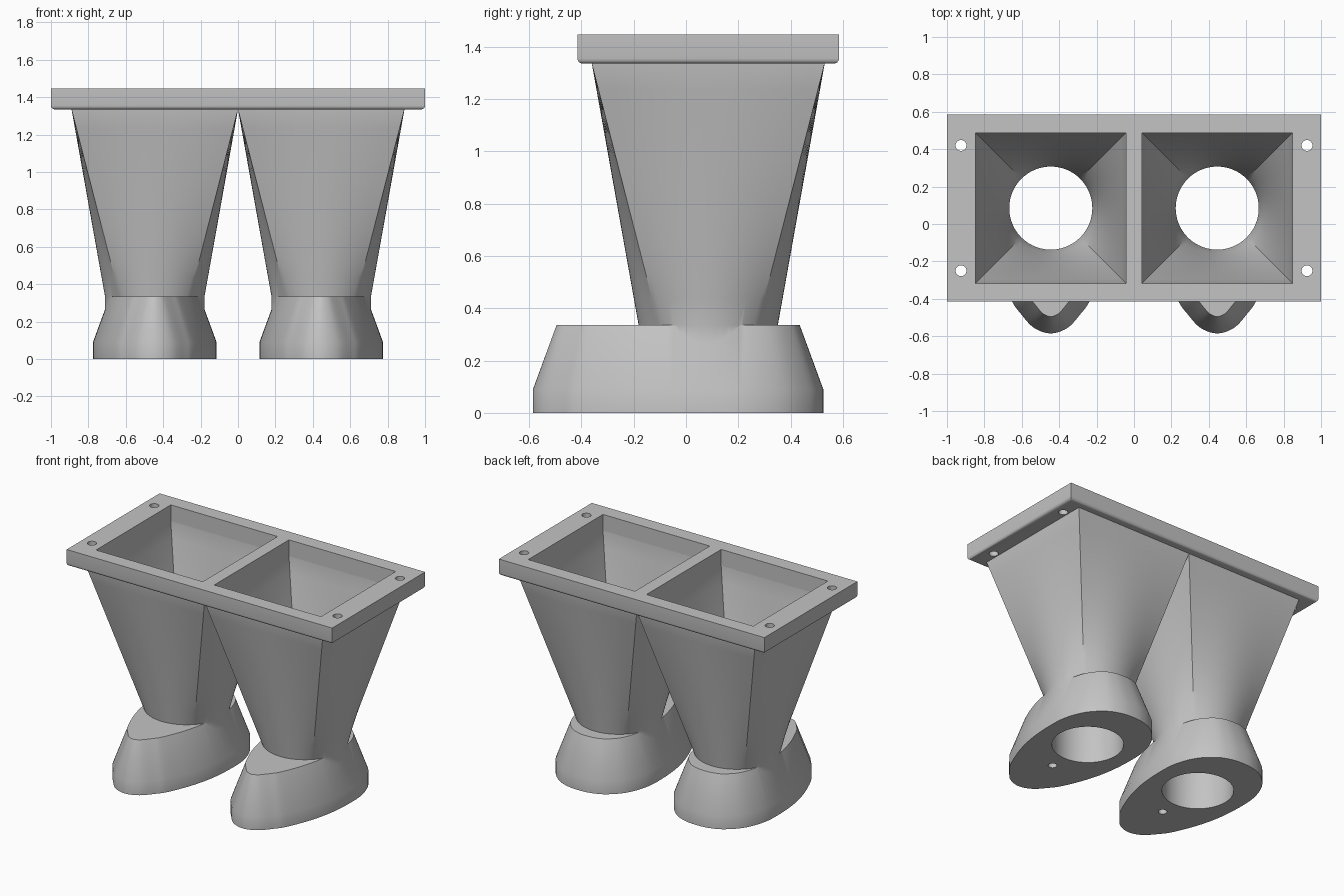
import bpy, bmesh, math
from mathutils import Vector

cube = bpy.data.objects.get("Cube")
if cube:
    bpy.data.objects.remove(cube, do_unlink=True)

grey = bpy.data.materials.new("plain_grey")
grey.use_nodes = True
grey.diffuse_color = (0.55, 0.55, 0.55, 1)
bsdf = next(n for n in grey.node_tree.nodes if n.type == 'BSDF_PRINCIPLED')
bsdf.inputs["Base Color"].default_value = grey.diffuse_color

CX, CY = 0.445, 0.085              # funnel axis
PLATE_Z, TOP_Z, NECK_Z = 1.335, 1.447, 0.335
SEGS = 96


def make_object(name, bm):
    bmesh.ops.recalc_face_normals(bm, faces=bm.faces)
    mesh = bpy.data.meshes.new(name)
    bm.to_mesh(mesh)
    bm.free()
    mesh.materials.append(grey)
    obj = bpy.data.objects.new(name, mesh)
    bpy.context.collection.objects.link(obj)
    return obj


def skin(name, rings):
    """Closed solid through a stack of equal-length rings."""
    bm = bmesh.new()
    loops = [[bm.verts.new(p) for p in ring] for ring in rings]
    n = len(loops[0])
    for a, b in zip(loops, loops[1:]):
        for i in range(n):
            j = (i + 1) % n
            bm.faces.new((a[i], a[j], b[j], b[i]))
    bm.faces.new(loops[0])
    bm.faces.new(loops[-1])
    return make_object(name, bm)


def ring(size, z, squareness=0.0, square=0.0, x=CX):
    """Circle of radius size, blended towards a square of half width square."""
    pts = []
    for i in range(SEGS):
        a = 2 * math.pi * i / SEGS
        c, s = math.cos(a), math.sin(a)
        r = size + (square / max(abs(c), abs(s)) - size) * squareness
        pts.append((x + r * c, CY + r * s, z))
    return pts


def funnel(name, radius, half, low, high, x=CX):
    """Round pipe below the neck, blending to a square mouth."""
    steps = 10
    rings = [ring(radius, low, x=x)]
    for k in range(steps + 1):
        t = k / steps
        rings.append(ring(radius, NECK_Z + (PLATE_Z - NECK_Z) * t, t, half, x))
    rings.append(ring(radius, high, 1, half, x))
    return skin(name, rings)


def cylinder(name, x, y, radius, low, high):
    return skin(name, [[(x + radius * math.cos(2 * math.pi * i / 32),
                         y + radius * math.sin(2 * math.pi * i / 32), z)
                        for i in range(32)] for z in (low, high)])


def combine(target, tool, operation):
    """Apply a boolean and discard the tool."""
    tool.hide_render = True
    mod = target.modifiers.new("cut", 'BOOLEAN')
    mod.operation, mod.object, mod.solver = operation, tool, 'EXACT'
    bpy.context.view_layer.objects.active = target
    bpy.ops.object.modifier_apply(modifier=mod.name)
    bpy.data.objects.remove(tool, do_unlink=True)


def smooth(obj):
    bpy.ops.object.select_all(action='DESELECT')
    obj.select_set(True)
    bpy.context.view_layer.objects.active = obj
    bpy.ops.object.shade_smooth_by_angle(angle=math.radians(30))


# Egg-shaped foot outline: half of it, then mirrored and splined
half_outline = [(0, -.585), (.09, -.555), (.16, -.48), (.209, -.41), (.275, -.25),
                (.315, -.09), (.33, .08), (.322, .24), (.27, .38), (.18, .475),
                (.09, .515), (0, .525)]
knots = [Vector(p) for p in half_outline]
knots += [Vector((-p.x, p.y)) for p in knots[-2:0:-1]]
outline = []
for i in range(len(knots)):
    p0, p1, p2, p3 = (knots[(i + k) % len(knots)] for k in (-1, 0, 1, 2))
    for k in range(5):
        t = k / 5
        outline.append(0.5 * (2 * p1 + (p2 - p0) * t + (2 * p0 - 5 * p1 + 4 * p2 - p3) * t**2
                              + (3 * p1 - p0 - 3 * p2 + p3) * t**3))


def foot_ring(inset, z):
    pts = []
    for i, p in enumerate(outline):
        d = (outline[(i + 1) % len(outline)] - outline[i - 1]).normalized()
        pts.append((CX + p.x - d.y * inset, p.y + d.x * inset, z))
    return pts


# Foot and funnel, bored through
left_leg = skin("left_funnel_and_foot",
                [foot_ring(0, 0), foot_ring(0, .09), foot_ring(.09, NECK_Z)])
combine(left_leg, funnel("funnel_outside", .266, .445, .1, PLATE_Z + .004), 'UNION')
combine(left_leg, funnel("funnel_bore", .222, .402, -.1, TOP_Z + .1), 'DIFFERENCE')
combine(left_leg, cylinder("foot_screw_hole", CX, -.255, .027, -.1, .2), 'DIFFERENCE')
smooth(left_leg)

right_leg = left_leg.copy()
right_leg.name = "right_funnel_and_foot"
right_leg.location.x = -2 * CX
bpy.context.collection.objects.link(right_leg)

# Mounting plate with rounded lower rim
bm = bmesh.new()
bmesh.ops.create_cube(bm, size=1)
for v in bm.verts:
    v.co = (v.co.x * 2, CY + v.co.y, (TOP_Z if v.co.z > 0 else PLATE_Z))
rim = [e for e in bm.edges if all(v.co.z < PLATE_Z + .01 for v in e.verts)]
bmesh.ops.bevel(bm, geom=rim, offset=.02, segments=4, profile=.5, affect='EDGES')
plate = make_object("mounting_plate", bm)

# Square mouths and corner screw holes
for side in (-1, 1):
    combine(plate, funnel("mouth", .222, .402, -.1, TOP_Z + .1, CX * side), 'DIFFERENCE')
    for y in (-.25, .42):
        combine(plate, cylinder("plate_screw_hole", .925 * side, y, .029, 1.2, 1.6), 'DIFFERENCE')
smooth(plate)
